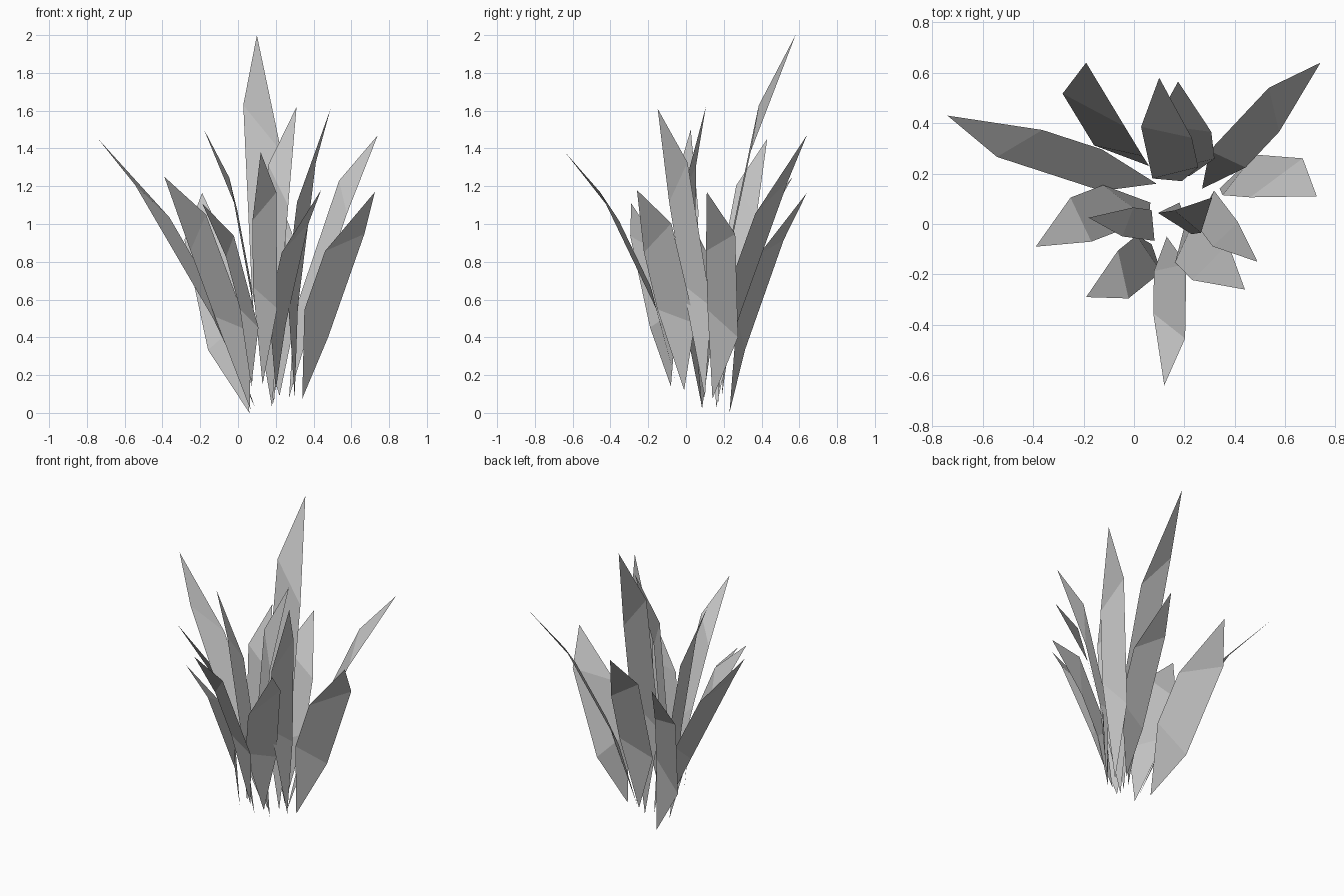
import bpy
import math
from mathutils import Vector

cube = bpy.data.objects.get("Cube")
if cube:
    bpy.data.objects.remove(cube, do_unlink=True)

grey = bpy.data.materials.new("plain_grey")
grey.use_nodes = True
colour = (0.55, 0.55, 0.55, 1.0)
grey.diffuse_color = colour
grey.node_tree.nodes["Principled BSDF"].inputs["Base Color"].default_value = colour


def make_blade(name, root, tip, facing, half_width, bulge=0.09):
    """Folded leaf: pointed root, two slanted pairs of edge points, pointed tip."""
    root, tip = Vector(root), Vector(tip)
    chord = tip - root
    axis = chord.normalized()
    angle = math.radians(facing)
    # Bulge direction is the facing direction made square to the chord
    heading = Vector((math.cos(angle), math.sin(angle), 0))
    normal = (heading - axis * heading.dot(axis)).normalized()
    side = normal.cross(axis)

    def edge_point(along, sign):
        return root + chord * along + side * half_width * sign + normal * bulge

    verts = [root,
             edge_point(0.30, 1), edge_point(0.386, -1),
             edge_point(0.80, 1), edge_point(0.67, -1),
             tip]
    faces = [(0, 1, 2), (1, 4, 2), (1, 3, 4), (3, 5, 4)]
    mesh = bpy.data.meshes.new(name)
    mesh.from_pydata(verts, [], faces)
    mesh.materials.append(grey)
    blade = bpy.data.objects.new(name, mesh)
    bpy.context.collection.objects.link(blade)
    return blade


# Back blades
make_blade("blade_back_tall", (0.19, 0.17, 0.05), (0.10, 0.58, 2.0), 273, 0.095, 0.11)
make_blade("blade_back_short", (0.22, 0.19, 0.09), (0.175, 0.565, 1.25), 275, 0.11)
make_blade("blade_back_left", (0.27, 0.14, 0.08), (0.74, 0.64, 1.47), 223, 0.075)
make_blade("blade_back_right", (0.06, 0.23, 0.0), (-0.19, 0.64, 1.165), 250, 0.12)

# Right side blades
make_blade("blade_right_long", (0.09, 0.16, 0.03), (-0.74, 0.43, 1.45), 333, 0.08)
make_blade("blade_right_wide", (0.065, 0.085, 0.02), (-0.39, -0.09, 1.25), 43, 0.105)
make_blade("blade_right_upright", (0.075, -0.01, 0.14), (-0.18, 0.025, 1.5), -5, 0.06)

# Left side blades
make_blade("blade_left_low", (0.34, 0.14, 0.075), (0.725, 0.11, 1.17), 135, 0.115)
make_blade("blade_left_tall", (0.30, 0.10, 0.08), (0.49, -0.15, 1.61), 150, 0.075)
make_blade("blade_left_upright", (0.18, 0.085, 0.03), (0.31, 0.105, 1.62), 235, 0.075, 0.11)

# Front blades
make_blade("blade_front_long", (0.13, -0.05, 0.15), (0.12, -0.64, 1.38), 80, 0.065)
make_blade("blade_front_left", (0.20, -0.01, 0.12), (0.44, -0.26, 1.18), 148, 0.105)
make_blade("blade_front_right", (0.07, -0.08, 0.14), (-0.19, -0.29, 1.11), 25, 0.09)
